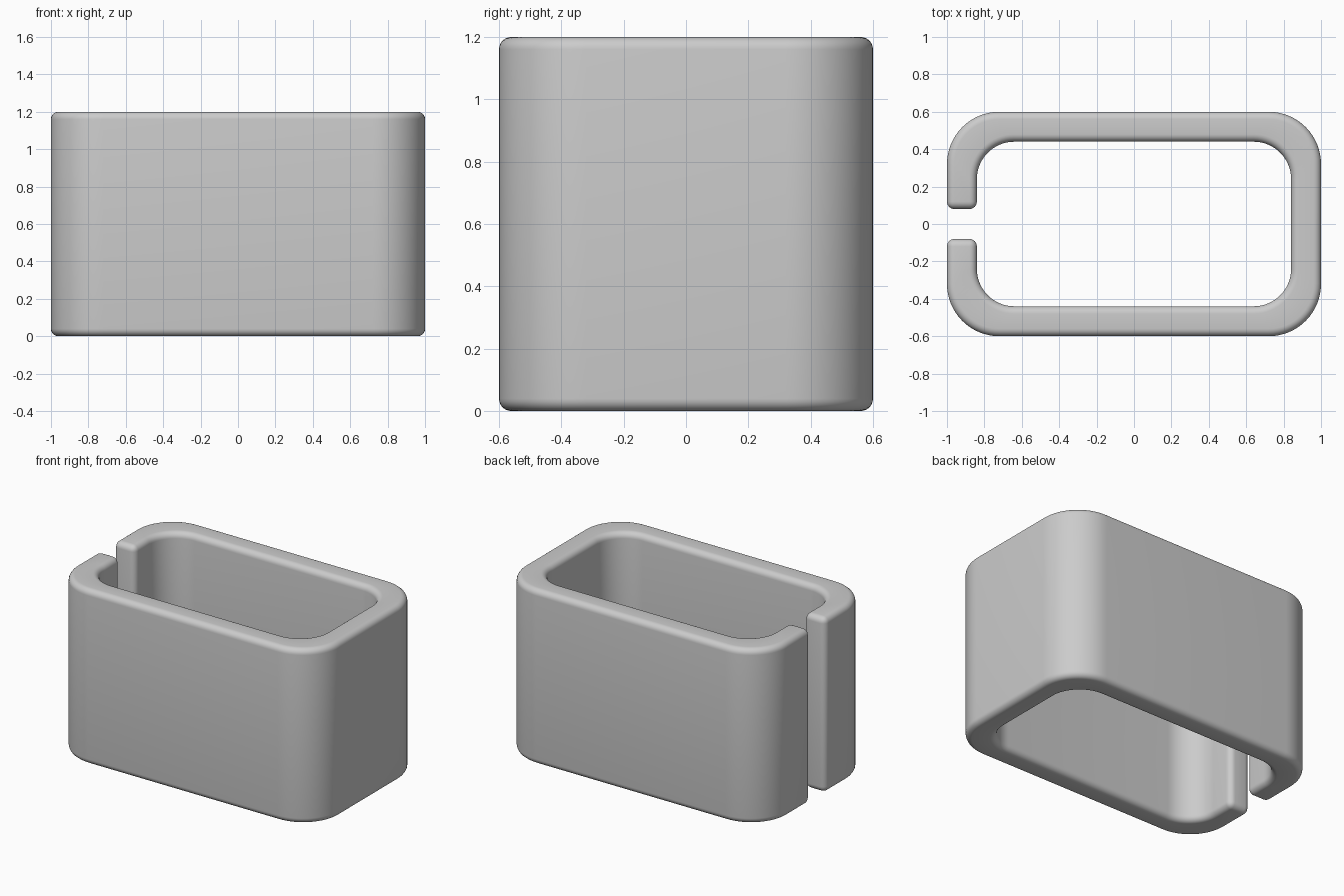
import bpy
import bmesh
from math import sin, cos, pi

if "Cube" in bpy.data.objects:
    bpy.data.objects.remove(bpy.data.objects["Cube"])

HALF_X, HALF_Y, HEIGHT = 1.0, 0.6, 1.2
WALL, GAP, ROUND = 0.16, 0.08, 0.04
OUTER_R, INNER_R = 0.28, 0.2
STEPS = 16

grey = bpy.data.materials.new("plain_grey")
grey.use_nodes = True
grey.diffuse_color = (0.6, 0.6, 0.6, 1)
grey.node_tree.nodes["Principled BSDF"].inputs["Base Color"].default_value = (0.6, 0.6, 0.6, 1)


def open_loop(hx, hy, r):
    """Rounded rectangle outline, open at the gap in the -x side."""
    pts = [(-hx, -GAP)]
    corners = [(-1, -1, pi), (1, -1, 1.5 * pi), (1, 1, 0), (-1, 1, 0.5 * pi)]
    for sx, sy, start in corners:
        for i in range(STEPS + 1):
            a = start + 0.5 * pi * i / STEPS
            pts.append((sx * (hx - r) + r * cos(a), sy * (hy - r) + r * sin(a)))
    pts.append((-hx, GAP))
    return pts


# C-shaped wall: matching outer and inner outlines bridged by quads
outer = open_loop(HALF_X, HALF_Y, OUTER_R)
inner = open_loop(HALF_X - WALL, HALF_Y - WALL, INNER_R)
bm = bmesh.new()
rows = [[bm.verts.new((x, y, z)) for x, y in loop]
        for loop, z in ((outer, 0), (outer, HEIGHT), (inner, HEIGHT), (inner, 0))]
for a, b in zip(rows, rows[1:] + rows[:1]):
    for i in range(len(outer) - 1):
        bm.faces.new((a[i], a[i + 1], b[i + 1], b[i]))
for end in (0, -1):
    bm.faces.new([row[end] for row in rows])
bmesh.ops.recalc_face_normals(bm, faces=bm.faces)

# Rounded rims and gap edges
sharp = [e for e in bm.edges if e.calc_face_angle() > 1]
bmesh.ops.bevel(bm, geom=sharp, offset=ROUND, segments=6, profile=0.5,
                affect='EDGES', clamp_overlap=True)

mesh = bpy.data.meshes.new("split_sleeve")
bm.to_mesh(mesh)
bm.free()
mesh.materials.append(grey)
sleeve = bpy.data.objects.new("split_sleeve", mesh)
bpy.context.collection.objects.link(sleeve)
bpy.context.view_layer.objects.active = sleeve
sleeve.select_set(True)
bpy.ops.object.shade_smooth_by_angle()
